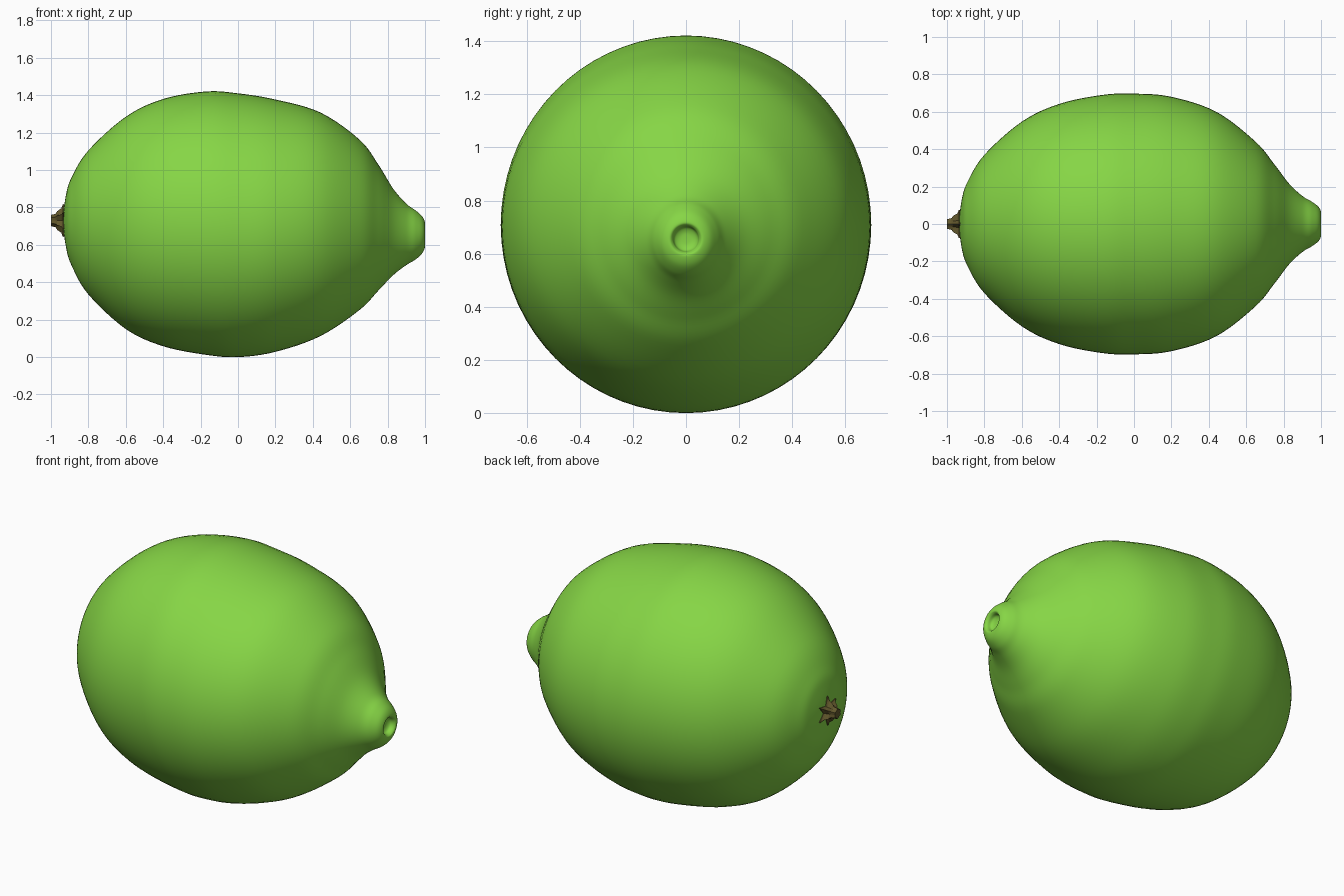
import bpy
import math

if "Cube" in bpy.data.objects:
    bpy.data.objects.remove(bpy.data.objects["Cube"])


def material(name, rgb):
    m = bpy.data.materials.new(name)
    m.diffuse_color = (*rgb, 1.0)
    m.use_nodes = True
    m.node_tree.nodes["Principled BSDF"].inputs["Base Color"].default_value = m.diffuse_color
    return m


def loft(name, rings, mat):
    """Skin a list of closed rings along x and cap both ends."""
    n = len(rings[0])
    verts = [p for r in rings for p in r]
    faces = []
    for i in range(len(rings) - 1):
        for j in range(n):
            k = (j + 1) % n
            faces.append((i * n + j, i * n + k, (i + 1) * n + k, (i + 1) * n + j))
    faces.append(tuple(reversed(range(n))))
    faces.append(tuple(range(len(verts) - n, len(verts))))
    me = bpy.data.meshes.new(name)
    me.from_pydata(verts, [], faces)
    me.materials.append(mat)
    ob = bpy.data.objects.new(name, me)
    bpy.context.collection.objects.link(ob)
    return ob


def catmull(p0, p1, p2, p3, t):
    return [0.5 * (2 * b + (c - a) * t + (2 * a - 5 * b + 4 * c - d) * t * t
                   + (3 * b - a - 3 * c + d) * t ** 3)
            for a, b, c, d in zip(p0, p1, p2, p3)]


skin = material("lime green", (0.24, 0.67, 0.06))
brown = material("olive brown", (0.12, 0.095, 0.025))

# Fruit sections: x, bottom z, top z, half width in y
sections = [
    (-0.935, 0.728, 0.732, 0.002), (-0.92, 0.59, 0.865, 0.135),
    (-0.89, 0.49, 0.96, 0.225), (-0.8, 0.335, 1.105, 0.37),
    (-0.6, 0.15, 1.285, 0.547), (-0.4, 0.058, 1.38, 0.642),
    (-0.17, 0.012, 1.42, 0.69), (0.0, 0.0, 1.41, 0.697),
    (0.2, 0.028, 1.377, 0.68), (0.44, 0.112, 1.308, 0.6),
    (0.65, 0.252, 1.162, 0.44), (0.75, 0.355, 1.03, 0.32),
    (0.83, 0.438, 0.9, 0.215), (0.9, 0.492, 0.82, 0.15),
    (0.95, 0.522, 0.784, 0.12), (0.985, 0.555, 0.752, 0.093),
    (1.0, 0.59, 0.72, 0.065), (0.992, 0.604, 0.706, 0.051),
    (0.972, 0.612, 0.698, 0.043), (0.962, 0.63, 0.68, 0.025),
    (0.96, 0.654, 0.656, 0.001),
]
keys = [(x, (a + b) / 2, (b - a) / 2, w) for x, a, b, w in sections]
first = (keys[1][0], keys[1][1], -keys[1][2], -keys[1][3])
keys = [first] + keys + [keys[-1]]

rings = []
for i in range(1, len(keys) - 2):
    for s in range(6):
        x, c, h, w = catmull(*keys[i - 1:i + 3], s / 6)
        rings.append([(x, w * math.cos(j * math.tau / 72), c + h * math.sin(j * math.tau / 72))
                      for j in range(72)])
fruit = loft("fruit", rings, skin)
fruit.data.polygons.foreach_set("use_smooth", [True] * len(fruit.data.polygons))

# Star-shaped stem stub: x, point radius, valley radius
stub = [(-0.90, 0.075, 0.03), (-0.936, 0.088, 0.042), (-0.945, 0.065, 0.036),
        (-0.967, 0.05, 0.032), (-0.975, 0.036, 0.028), (-1.0, 0.03, 0.024)]
rings = []
for x, ro, ri in stub:
    ring = []
    for j in range(12):
        a = j * math.tau / 12 + math.pi / 2
        r = ri if j % 2 else ro
        ring.append((x, r * math.cos(a), 0.73 + r * math.sin(a)))
    rings.append([p for p in reversed(ring)])
loft("stem_stub", rings, brown)
